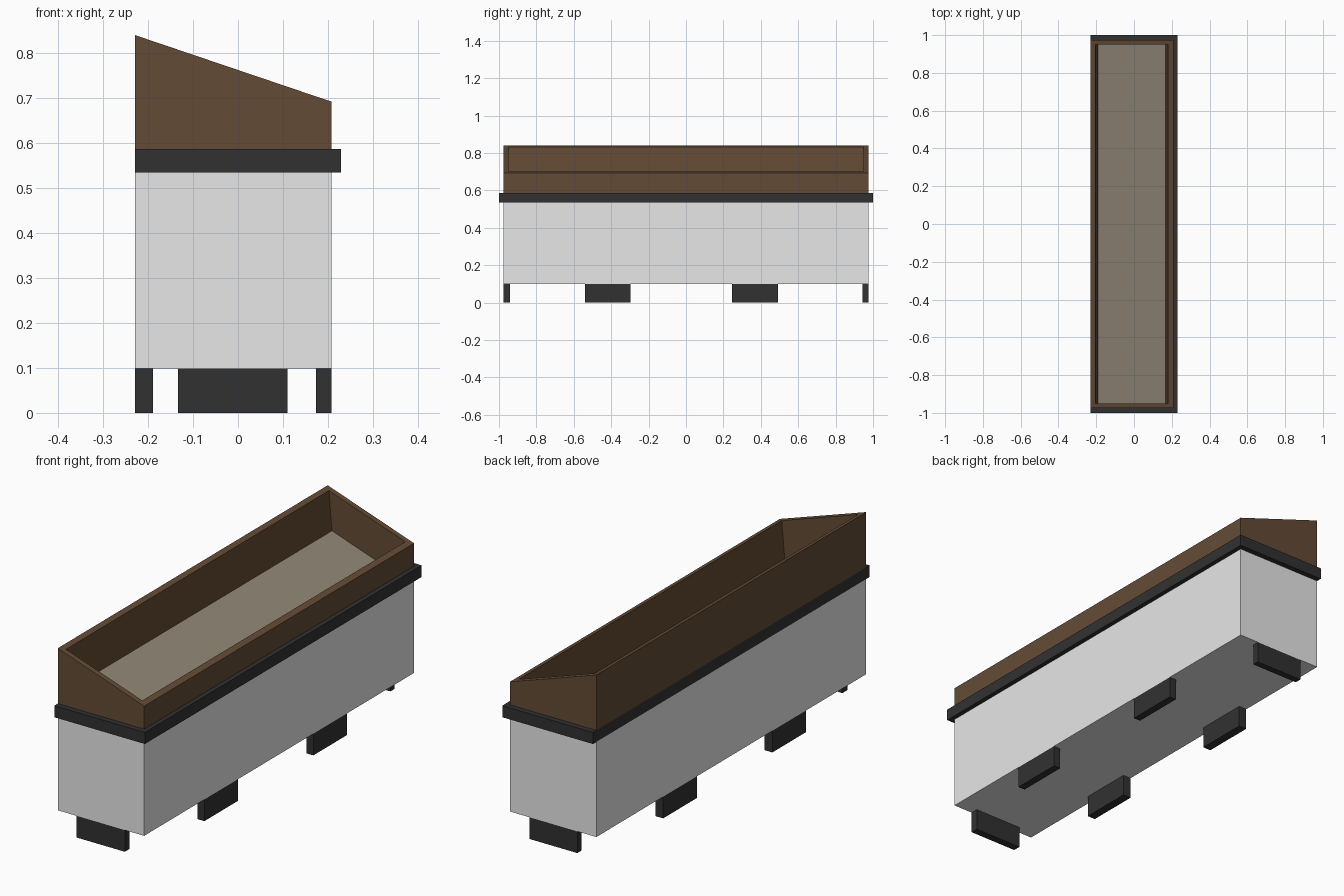
import bpy, bmesh

if "Cube" in bpy.data.objects:
    bpy.data.objects.remove(bpy.data.objects["Cube"])


def material(name, rgb):
    # sRGB 0-255 to linear
    lin = [((c / 255 + 0.055) / 1.055) ** 2.4 for c in rgb]
    m = bpy.data.materials.new(name)
    m.diffuse_color = (*lin, 1)
    m.use_nodes = True
    m.node_tree.nodes["Principled BSDF"].inputs["Base Color"].default_value = m.diffuse_color
    return m


GREY = material("light grey panel", (231, 231, 231))
DARK = material("dark trim", (49, 49, 49))
WOOD = material("brown wood", (100, 75, 53))
SOIL = material("dull beige", (146, 135, 119))


def add_object(name, bm, mat):
    me = bpy.data.meshes.new(name)
    bm.to_mesh(me)
    bm.free()
    me.materials.append(mat)
    ob = bpy.data.objects.new(name, me)
    bpy.context.collection.objects.link(ob)
    return ob


def box(name, xr, yr, zr, mat, open_top=False):
    bm = bmesh.new()
    bmesh.ops.create_cube(bm, size=1)
    for v in bm.verts:
        v.co = [(a + b) / 2 + c * (b - a) for c, (a, b) in zip(v.co, (xr, yr, zr))]
    if open_top:
        top = [f for f in bm.faces if f.normal.z > 0.9]
        bmesh.ops.delete(bm, geom=top, context='FACES')
    return add_object(name, bm, mat)


def ring(bm, x0, x1, y, z):
    # rectangle of vertices, counter-clockwise from above; z is a function of x
    pts = ((x0, -y), (x1, -y), (x1, y), (x0, y))
    return [bm.verts.new((px, py, z(px))) for px, py in pts]


def bridge(bm, rings):
    for a, b in zip(rings, rings[1:]):
        for i in range(4):
            j = (i + 1) % 4
            bm.faces.new((a[i], a[j], b[j], b[i]))


X0, X1, Y = -0.229, 0.208, 0.975
BODY_BASE, BAND_BASE, BAND_TOP = 0.099, 0.534, 0.587


def flat(z):
    return lambda x: z


def rim(x):
    return 0.84 + (x - X0) * (0.692 - 0.84) / (X1 - X0)


def floor_height(x):
    return rim(x) - 0.175


# Main body
box("body", (X0, X1), (-Y, Y), (BODY_BASE, BAND_BASE), GREY, open_top=True)

# Overhanging band, flush at the back, open in the middle
bm = bmesh.new()
outer, inner = (X0, 0.229, 1.0), (-0.2, 0.178, 0.955)
rings = [ring(bm, *outer, flat(BAND_BASE)), ring(bm, *outer, flat(BAND_TOP)),
         ring(bm, *inner, flat(BAND_TOP)), ring(bm, *inner, flat(BAND_BASE))]
bridge(bm, rings + rings[:1])
add_object("band", bm, DARK)

# Sloping wooden frame with a sunken floor parallel to the rim
bm = bmesh.new()
rings = [ring(bm, X0, X1, Y, flat(BAND_TOP)),          # outer bottom
         ring(bm, X0, X1, Y, rim),                     # outer rim
         ring(bm, -0.205, 0.181, 0.95, rim),           # inner rim
         ring(bm, -0.19, 0.166, 0.95, floor_height)]   # long walls lean in
bridge(bm, rings)
floor = bm.faces.new(rings[3])
floor.material_index = 1
frame = add_object("sloped_frame", bm, WOOD)
frame.data.materials.append(SOIL)

# Feet: one at each end, two along each long side
for side, (y0, y1) in (("front", (-Y, -0.94)), ("back", (0.944, Y))):
    box(side + "_end_foot", (-0.133, 0.11), (y0, y1), (0, BODY_BASE), DARK)
for side, xr in (("left", (X0, -0.189)), ("right", (0.173, X1))):
    for pos, yr in (("front", (-0.54, -0.297)), ("back", (0.247, 0.492))):
        box(f"{side}_{pos}_foot", xr, yr, (0, BODY_BASE), DARK)
